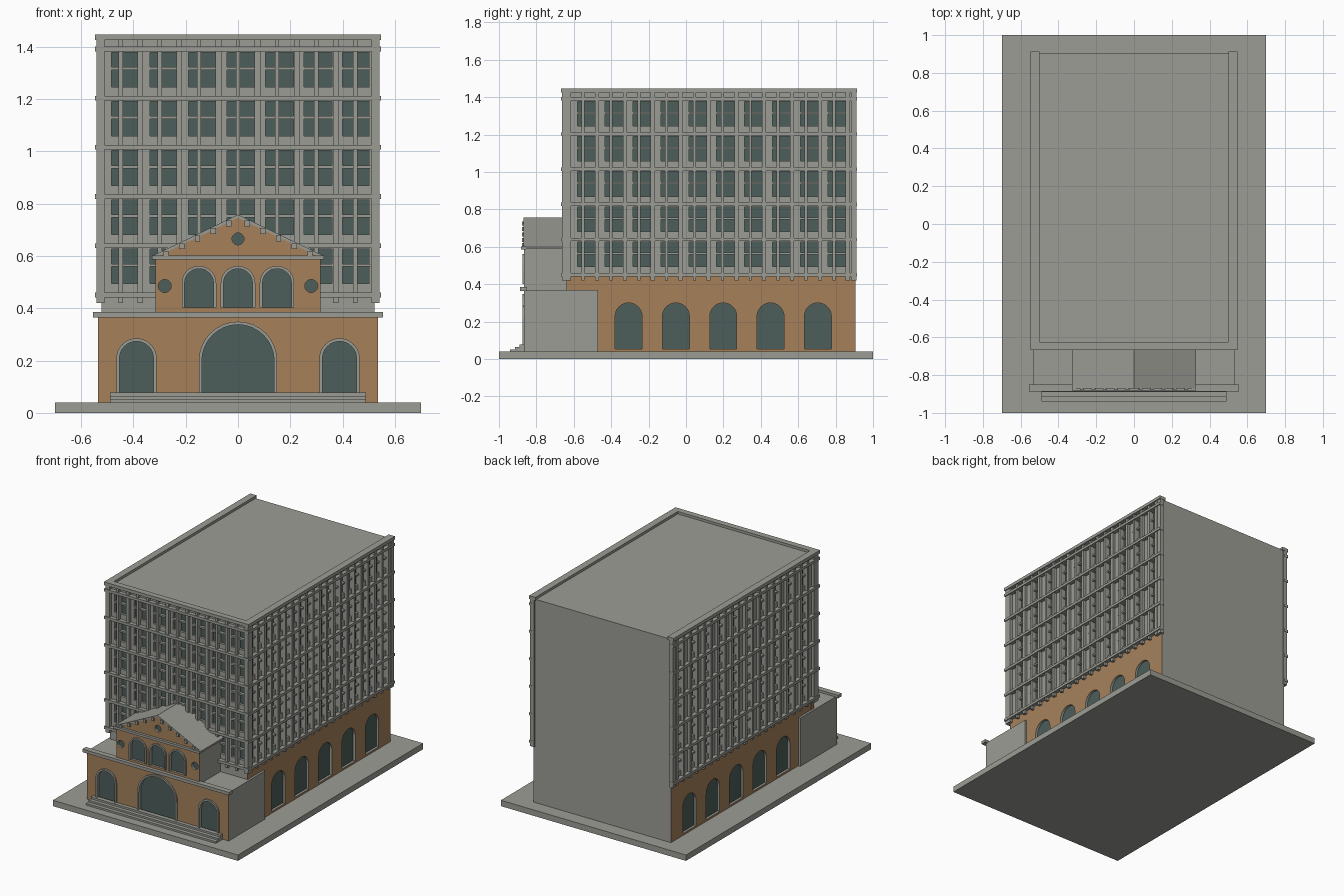
import bpy, bmesh, math

if "Cube" in bpy.data.objects:
    bpy.data.objects.remove(bpy.data.objects["Cube"])


def material(name, rgb):
    m = bpy.data.materials.new(name)
    m.diffuse_color = (*rgb, 1)
    m.use_nodes = True
    m.node_tree.nodes["Principled BSDF"].inputs["Base Color"].default_value = m.diffuse_color
    return m


STONE = material("grey_stone", (0.33, 0.335, 0.30))
BRICK = material("tan_brick", (0.38, 0.22, 0.105))
GLASS = material("dark_glass", (0.075, 0.112, 0.104))


def finish(name, bm, mats):
    mesh = bpy.data.meshes.new(name)
    bm.to_mesh(mesh)
    bm.free()
    for m in mats:
        mesh.materials.append(m)
    obj = bpy.data.objects.new(name, mesh)
    bpy.context.scene.collection.objects.link(obj)
    return obj


def boxes(name, items, mat=STONE):
    """One object from boxes given as (x0, x1, y0, y1, z0, z1)."""
    bm = bmesh.new()
    for x0, x1, y0, y1, z0, z1 in items:
        for v in bmesh.ops.create_cube(bm, size=1)["verts"]:
            v.co = ((x0 + x1) / 2 + v.co.x * (x1 - x0),
                    (y0 + y1) / 2 + v.co.y * (y1 - y0),
                    (z0 + z1) / 2 + v.co.z * (z1 - z0))
    return finish(name, bm, [mat])


def place(side, u, v, d):
    """Facade coordinates (along, up, outward) to the world."""
    return (u, -d, v) if side == "front" else ((d if side == "right" else -d), u, v)


def facade_box(side, u0, u1, d0, d1, z0, z1):
    a, b = place(side, u0, z0, d0), place(side, u1, z1, d1)
    return [f(p) for p in zip(a, b) for f in (min, max)]


def panel(name, side, loops, d0, d1, face_mat=STONE):
    """Slab from an outline followed by holes; edges and reveals are stone."""
    curve = bpy.data.curves.new(name, "CURVE")
    curve.dimensions = "2D"
    curve.fill_mode = "BOTH"
    curve.extrude = 0.5
    for pts in loops:
        s = curve.splines.new("POLY")
        s.points.add(len(pts) - 1)
        for p, (u, v) in zip(s.points, pts):
            p.co = (u, v, 0, 1)
        s.use_cyclic_u = True
    tmp = bpy.data.objects.new(name + "_outline", curve)
    bpy.context.scene.collection.objects.link(tmp)
    bpy.context.view_layer.update()
    mesh = bpy.data.meshes.new_from_object(
        tmp.evaluated_get(bpy.context.evaluated_depsgraph_get()))
    bpy.data.objects.remove(tmp)
    bpy.data.curves.remove(curve)
    bm = bmesh.new()
    bm.from_mesh(mesh)
    bpy.data.meshes.remove(mesh)
    bmesh.ops.remove_doubles(bm, verts=bm.verts, dist=1e-5)
    for v in bm.verts:
        v.co = place(side, v.co.x, v.co.y, d0 + (v.co.z + 0.5) * (d1 - d0))
    bmesh.ops.recalc_face_normals(bm, faces=bm.faces)
    bm.normal_update()
    axis = 1 if side == "front" else 0
    for f in bm.faces:
        f.smooth = False
        f.material_index = 1 if abs(f.normal[axis]) > 0.9 else 0
    return finish(name, bm, [STONE, face_mat])


def rect(u0, u1, v0, v1):
    return [(u0, v0), (u1, v0), (u1, v1), (u0, v1)]


def arch(u, half, z0, top, n=16):
    arc = [(u + half * math.cos(math.pi * i / n),
            top - half + half * math.sin(math.pi * i / n)) for i in range(n + 1)]
    return [(u + half, z0)] + arc + [(u - half, z0)]


def circle(u, v, r, n=20):
    return [(u + r * math.cos(math.tau * i / n), v + r * math.sin(math.tau * i / n))
            for i in range(n)]


def arch_trim(name, u, half, z0, top, w, d):
    outer, inner = arch(u, half, z0, top), arch(u, half - w, z0, top - w)
    panel(name, "front", [outer + inner[::-1]], d - 0.012, d + 0.01)


# ground slab and entrance steps
boxes("base_slab", [(-0.7, 0.7, -1, 1, 0, 0.04)])
boxes("entrance_steps", [(-0.49, 0.49, y, -0.86, 0.04, z)
                         for y, z in ((-0.94, 0.052), (-0.915, 0.064), (-0.89, 0.077))])

# tower core
boxes("tower_core", [(-0.5, 0.5, -0.62, 0.905, 0.04, 1.43)])

# tower facades with recessed windows, posts, bands and glazing bars
FLOORS = [0.494 + 0.188 * k for k in range(5)]
BANDS = [(0.442 + 0.188 * k, 0.46 + 0.188 * k) for k in range(6)] + [(1.428, 1.447)]


def tower_facade(side, u0, u1, wall, centres, half, posts, band_range, low):
    holes = [rect(c - half, c + half, z, z + 0.132) for c in centres for z in FLOORS]
    panel(side + "_tower_wall", side, [rect(u0, u1, low, 1.43)] + holes,
          wall - 0.02, wall)
    boxes(side + "_tower_glass",
          [facade_box(side, u0 + 0.02, u1 - 0.02, wall - 0.022, wall - 0.016, 0.46, 1.41)],
          GLASS)
    boxes(side + "_glazing_bars",
          [facade_box(side, c - half, c + half, wall - 0.018, wall + 0.004,
                      z + 0.065, z + 0.076) for c in centres for z in FLOORS])
    boxes(side + "_posts",
          [facade_box(side, p - w, p + w, wall - 0.018, wall + 0.02, 0.42, 1.43)
           for i, p in enumerate(posts) for w in [0.008 if i % 2 else 0.011]])
    boxes(side + "_bands",
          [facade_box(side, *band_range, wall - 0.005, wall + 0.027, a, b)
           for a, b in BANDS])


tower_facade("front", -0.52, 0.52, 0.64, [0.0115 + 0.1473 * i for i in range(-3, 4)],
             0.054, [0.0747 * i for i in range(-7, 8)], (-0.547, 0.547), 0.04)
for side in ("right", "left"):
    tower_facade(side, -0.62, 0.905, 0.52, [-0.53 + 0.149 * i for i in range(10)],
                 0.051, [-0.625 + 0.0745 * i for i in range(21)], (-0.667, 0.914), 0.44)
    # brick ground storey with arched windows
    arches = [arch(-0.307 + 0.253 * i, 0.072, 0.053, 0.3) for i in range(5)]
    panel(side + "_brick_wall", side, [rect(-0.62, 0.905, 0.04, 0.44)] + arches,
          0.5, 0.52, BRICK)
    boxes(side + "_arch_glass", [facade_box(side, -0.4, 0.8, 0.498, 0.504, 0.045, 0.32)],
          GLASS)
    # brick return at the front corner
    boxes(side + "_brick_corner",
          [facade_box(side, -0.64, -0.61, 0.515, 0.521, 0.04, 0.44)], BRICK)

# corner posts and roof parapet
boxes("corner_posts", [(min(s * 0.51, s * 0.54), max(s * 0.51, s * 0.54), y0, y1, 0.42, 1.43)
                       for s in (-1, 1) for y0, y1 in ((-0.662, -0.63), (0.882, 0.912))])
boxes("roof_parapet", [(-0.547, -0.5, -0.667, 0.914, 1.425, 1.447),
                       (0.5, 0.547, -0.667, 0.914, 1.425, 1.447),
                       (-0.547, 0.547, -0.667, -0.625, 1.425, 1.447)])

# entrance block: grey core with a brick front
boxes("entrance_block", [(-0.535, 0.535, -0.845, -0.47, 0.04, 0.37)])
LOWER = [(-0.388, 0.077, 0.285), (0, 0.15, 0.349), (0.388, 0.077, 0.285)]
panel("entrance_front", "front",
      [rect(-0.535, 0.535, 0.04, 0.37)] +
      [arch(u, h - 0.01, 0.045, t - 0.01) for u, h, t in LOWER], 0.845, 0.865, BRICK)
boxes("entrance_glass", [(-0.5, 0.5, -0.85, -0.843, 0.042, 0.35)], GLASS)
for i, (u, h, t) in enumerate(LOWER):
    arch_trim(f"entrance_arch_trim_{i + 1}", u, h, 0.045, t, 0.012, 0.865)
boxes("entrance_cornice", [(-0.555, 0.555, -0.888, -0.85, 0.365, 0.386)])

# gabled pavilion over the entrance
GABLE = [(-0.315, 0.37), (0.315, 0.37), (0.315, 0.595), (0, 0.747), (-0.315, 0.595)]
panel("pavilion_core", "front", [GABLE], 0.62, 0.845)
panel("pavilion_front", "front",
      [GABLE] + [arch(u, 0.056, 0.402, 0.552) for u in (-0.149, 0, 0.149)] +
      [circle(-0.28, 0.485, 0.025), circle(0.28, 0.485, 0.025), circle(0, 0.665, 0.023)],
      0.845, 0.865, BRICK)
boxes("pavilion_glass", [(-0.31, 0.31, -0.85, -0.843, 0.39, 0.58),
                         (-0.04, 0.04, -0.85, -0.843, 0.63, 0.7)], GLASS)
for i in range(3):
    arch_trim(f"pavilion_arch_trim_{i + 1}", 0.149 * (i - 1), 0.066, 0.402, 0.562,
              0.011, 0.865)
boxes("pavilion_cornice", [(-0.328, 0.328, -0.882, -0.855, 0.586, 0.602)])
panel("pavilion_roof", "front",
      [[(-0.328, 0.588), (-0.328, 0.6), (0, 0.758), (0.328, 0.6), (0.328, 0.588), (0, 0.746)]],
      0.62, 0.87)

# dentils under the sloping eaves
boxes("gable_dentils",
      [(x - 0.01, x + 0.01, -0.878, -0.862, z - 0.022, z)
       for s in (-1, 1) for i in range(5)
       for x in [s * (0.035 + 0.06 * i)] for z in [0.752 - 0.482 * abs(x)]])
